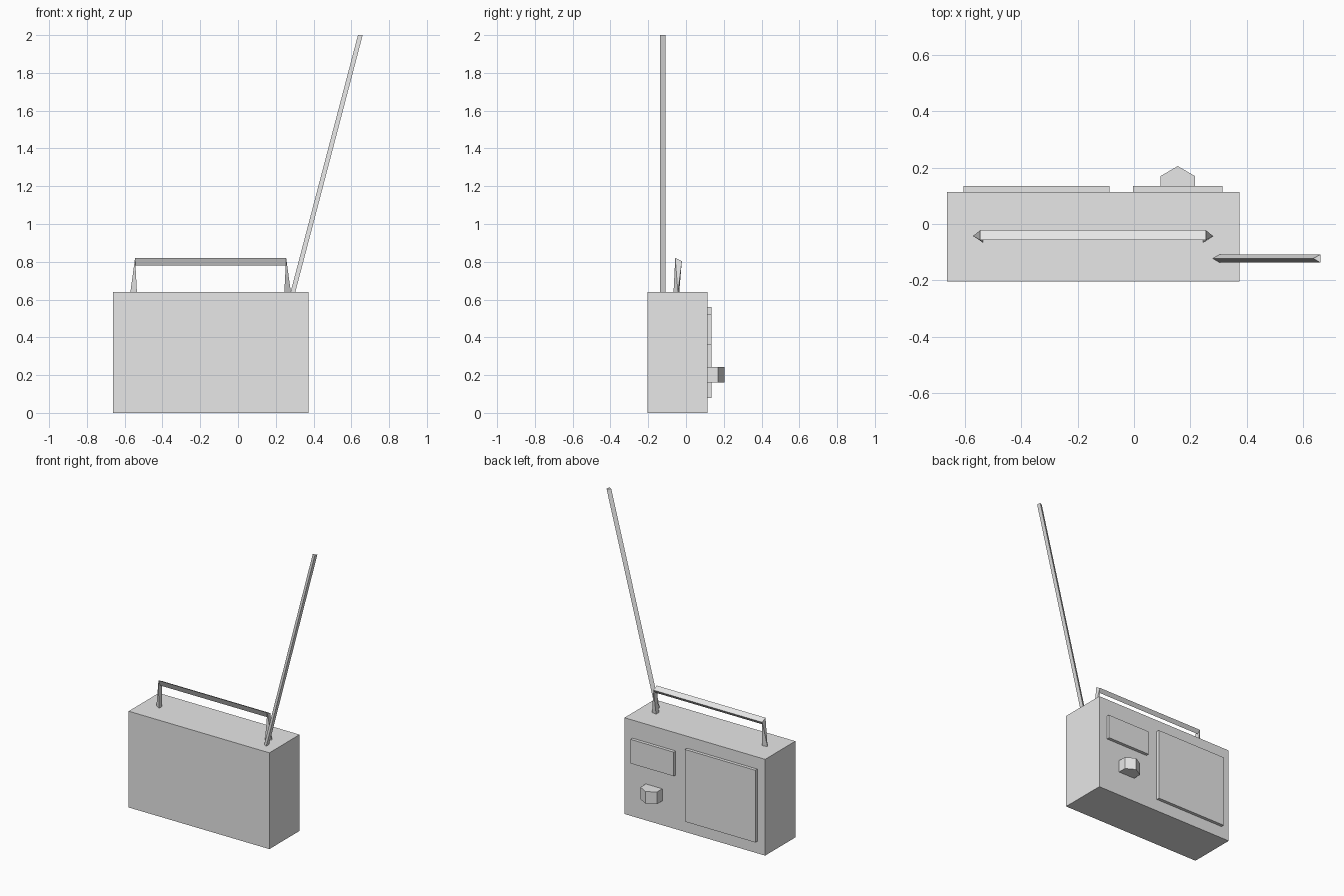
import bpy, bmesh, math

if "Cube" in bpy.data.objects:
    bpy.data.objects.remove(bpy.data.objects["Cube"])

grey = bpy.data.materials.new("light grey")
grey.diffuse_color = (0.8, 0.8, 0.8, 1)
grey.use_nodes = True
grey.node_tree.nodes["Principled BSDF"].inputs["Base Color"].default_value = grey.diffuse_color


def hull(name, points):
    """Convex solid around a handful of corner points."""
    bm = bmesh.new()
    verts = [bm.verts.new(p) for p in points]
    bmesh.ops.convex_hull(bm, input=verts)
    bmesh.ops.dissolve_limit(bm, angle_limit=0.01, verts=bm.verts[:], edges=bm.edges[:])
    bmesh.ops.recalc_face_normals(bm, faces=bm.faces[:])
    mesh = bpy.data.meshes.new(name)
    bm.to_mesh(mesh)
    bm.free()
    mesh.materials.append(grey)
    obj = bpy.data.objects.new(name, mesh)
    bpy.context.collection.objects.link(obj)
    return obj


def box(name, xs, ys, zs):
    return hull(name, [(x, y, z) for x in xs for y in ys for z in zs])


# Case and raised panels
box("case", (-0.662, 0.373), (-0.203, 0.114), (0, 0.64))
box("speaker_panel", (-0.604, -0.086), (0.105, 0.135), (0.08, 0.56))
box("dial_panel", (-0.004, 0.313), (0.105, 0.135), (0.36, 0.52))

# Hexagonal tuning knob, standing upright and half sunk in the case
knob = []
for i in range(6):
    a = math.radians(90 + 60 * i)
    knob += [(0.155 + 0.07 * math.cos(a), 0.135 + 0.07 * math.sin(a), z) for z in (0.162, 0.242)]
hull("tuning_knob", knob)

# Three-sided carrying handle: bar and two tapering legs
MID, HALF = -0.145, 0.4
section = [(-0.057, 0.82), (-0.022, 0.803), (-0.04, 0.78)]
foot = [(0.425, -0.043), (0.39, -0.066), (0.39, -0.036)]
hull("handle_bar", [(MID + s * HALF, y, z) for s in (-1, 1) for y, z in section])
for side, s in (("left", -1), ("right", 1)):
    hull("handle_leg_" + side,
         [(MID + s * x, y, 0.638) for x, y in foot]
         + [(MID + s * HALF, y, z) for y, z in section])

# Leaning three-sided aerial
aerial = [(0, -0.122), (0.025, -0.108), (0.025, -0.137)]
hull("aerial", [(x0 + x, y, z) for x0, z in ((0.278, 0.638), (0.635, 2.0)) for x, y in aerial])
